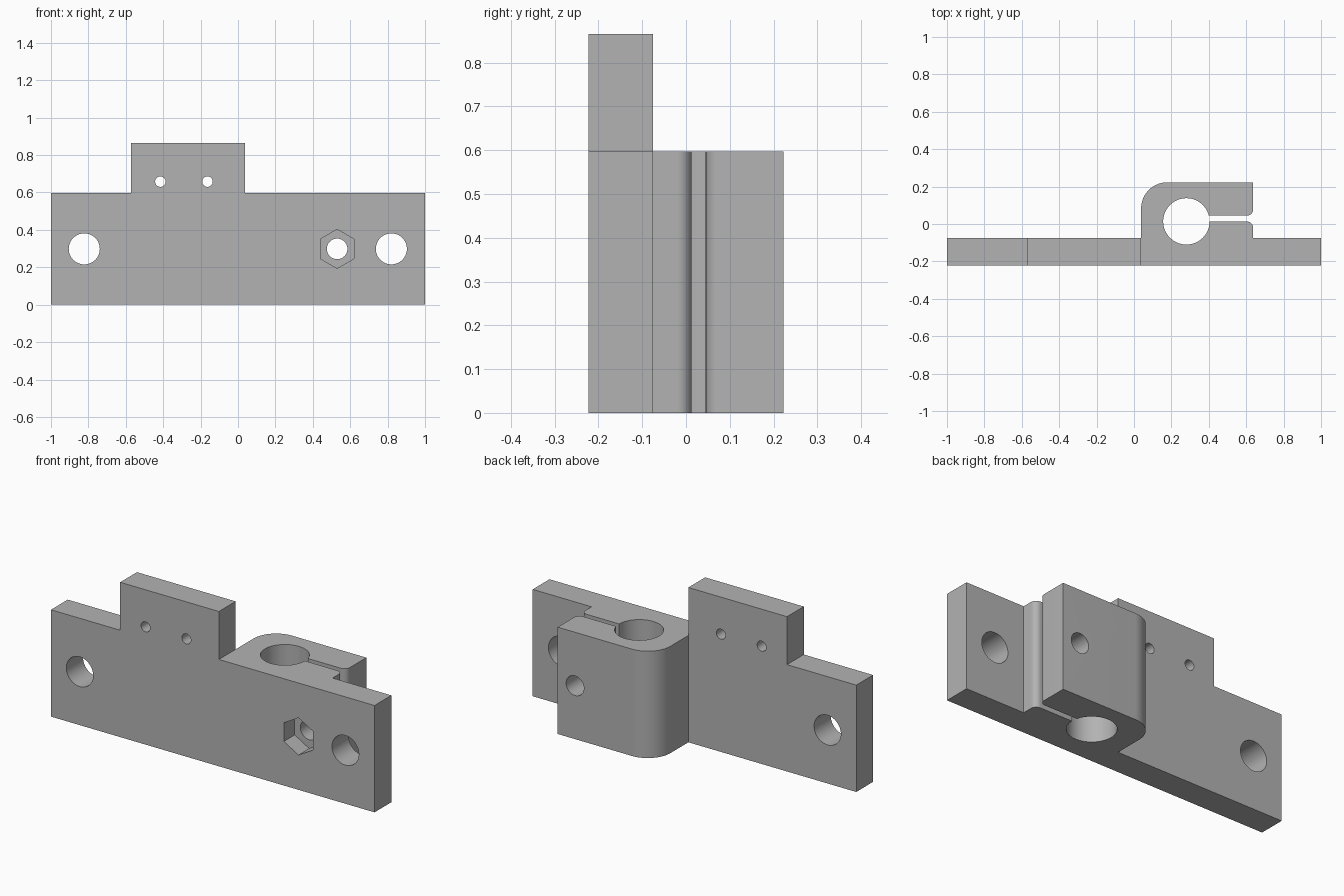
import bpy, bmesh
from math import sin, cos, asin, radians, degrees
from mathutils import Vector

if "Cube" in bpy.data.objects:
    bpy.data.objects.remove(bpy.data.objects["Cube"], do_unlink=True)

grey = bpy.data.materials.new("plain grey")
grey.use_nodes = True
colour = (0.45, 0.45, 0.45, 1)
grey.diffuse_color = colour
grey.node_tree.nodes["Principled BSDF"].inputs["Base Color"].default_value = colour

# Main sizes
FRONT, PLATE_BACK, BACK = -0.223, -0.075, 0.223
HEIGHT, TAB_TOP = 0.597, 0.865
TAB_LEFT, CLAMP_LEFT, CLAMP_RIGHT = -0.572, 0.038, 0.637
MID = HEIGHT / 2


def arc(cx, cy, r, start, end, steps):
    angles = [radians(start + (end - start) * i / steps) for i in range(steps + 1)]
    return [(cx + r * cos(a), cy + r * sin(a)) for a in angles]


def prism(name, points, base, push):
    """Extrude a closed outline; base maps each 2D point into space."""
    bm = bmesh.new()
    face = bm.faces.new([bm.verts.new(base(*p)) for p in points])
    top = bmesh.ops.extrude_face_region(bm, geom=[face])["geom"]
    verts = [v for v in top if isinstance(v, bmesh.types.BMVert)]
    bmesh.ops.translate(bm, verts=verts, vec=Vector(push))
    bmesh.ops.recalc_face_normals(bm, faces=bm.faces)
    mesh = bpy.data.meshes.new(name)
    bm.to_mesh(mesh)
    bm.free()
    obj = bpy.data.objects.new(name, mesh)
    bpy.context.collection.objects.link(obj)
    mesh.materials.append(grey)
    return obj


def combine(target, other, operation):
    bpy.context.view_layer.objects.active = target
    mod = target.modifiers.new(operation.lower(), "BOOLEAN")
    mod.operation, mod.object, mod.solver = operation, other, "EXACT"
    bpy.ops.object.modifier_apply(modifier=mod.name)
    bpy.data.objects.remove(other, do_unlink=True)


# Plate and split clamp share one footprint
bore_x, bore_y, bore_r = 0.28, 0.014, 0.124
slot_low, slot_high, lip, corner = 0.013, 0.045, 0.033, 0.14
low_angle = degrees(asin((slot_low - bore_y) / bore_r))
high_angle = degrees(asin((slot_high - bore_y) / bore_r))
footprint = [(-1, FRONT), (1, FRONT), (1, PLATE_BACK), (CLAMP_RIGHT, PLATE_BACK)]
footprint += arc(CLAMP_RIGHT - lip, slot_low - lip, lip, 0, 90, 12)
footprint += arc(bore_x, bore_y, bore_r, low_angle, high_angle - 360, 64)
footprint += arc(CLAMP_RIGHT - lip, slot_high + lip, lip, -90, 0, 12)
footprint += [(CLAMP_RIGHT, BACK)]
footprint += arc(CLAMP_LEFT + corner, BACK - corner, corner, 90, 180, 20)
footprint += [(CLAMP_LEFT, PLATE_BACK), (-1, PLATE_BACK)]
bracket = prism("clamp_bracket", footprint, lambda x, y: (x, y, 0), (0, 0, HEIGHT))

# Raised mounting tab
tab = prism("mounting_tab",
            [(TAB_LEFT, HEIGHT), (CLAMP_LEFT, HEIGHT), (CLAMP_LEFT, TAB_TOP), (TAB_LEFT, TAB_TOP)],
            lambda x, z: (x, FRONT, z), (0, PLATE_BACK - FRONT, 0))
combine(bracket, tab, "UNION")


# Holes bored from front to back, and the hexagonal nut pocket
def bore(x, z, r, depth=1.0, sides=48, turn=0):
    outline = arc(x, z, r, turn, turn + 360, sides)[:-1]
    start = FRONT - 0.1
    cutter = prism("hole_cutter", outline, lambda u, v: (u, start, v), (0, depth + 0.1, 0))
    combine(bracket, cutter, "DIFFERENCE")


for x in (-0.822, 0.82):
    bore(x, MID, 0.083)
for x in (-0.415, -0.163):
    bore(x, 0.658, 0.028, sides=32)
bore(0.53, MID, 0.055)
bore(0.53, MID, 0.104, depth=0.095, sides=6, turn=30)

# Merge flat faces and keep the edges crisp
bm = bmesh.new()
bm.from_mesh(bracket.data)
bmesh.ops.remove_doubles(bm, verts=bm.verts, dist=0.0001)
bmesh.ops.dissolve_limit(bm, angle_limit=radians(0.5), verts=bm.verts, edges=bm.edges)
bm.to_mesh(bracket.data)
bm.free()
bpy.ops.object.select_all(action="DESELECT")
bracket.select_set(True)
bpy.context.view_layer.objects.active = bracket
bpy.ops.object.shade_smooth_by_angle(angle=radians(30))
